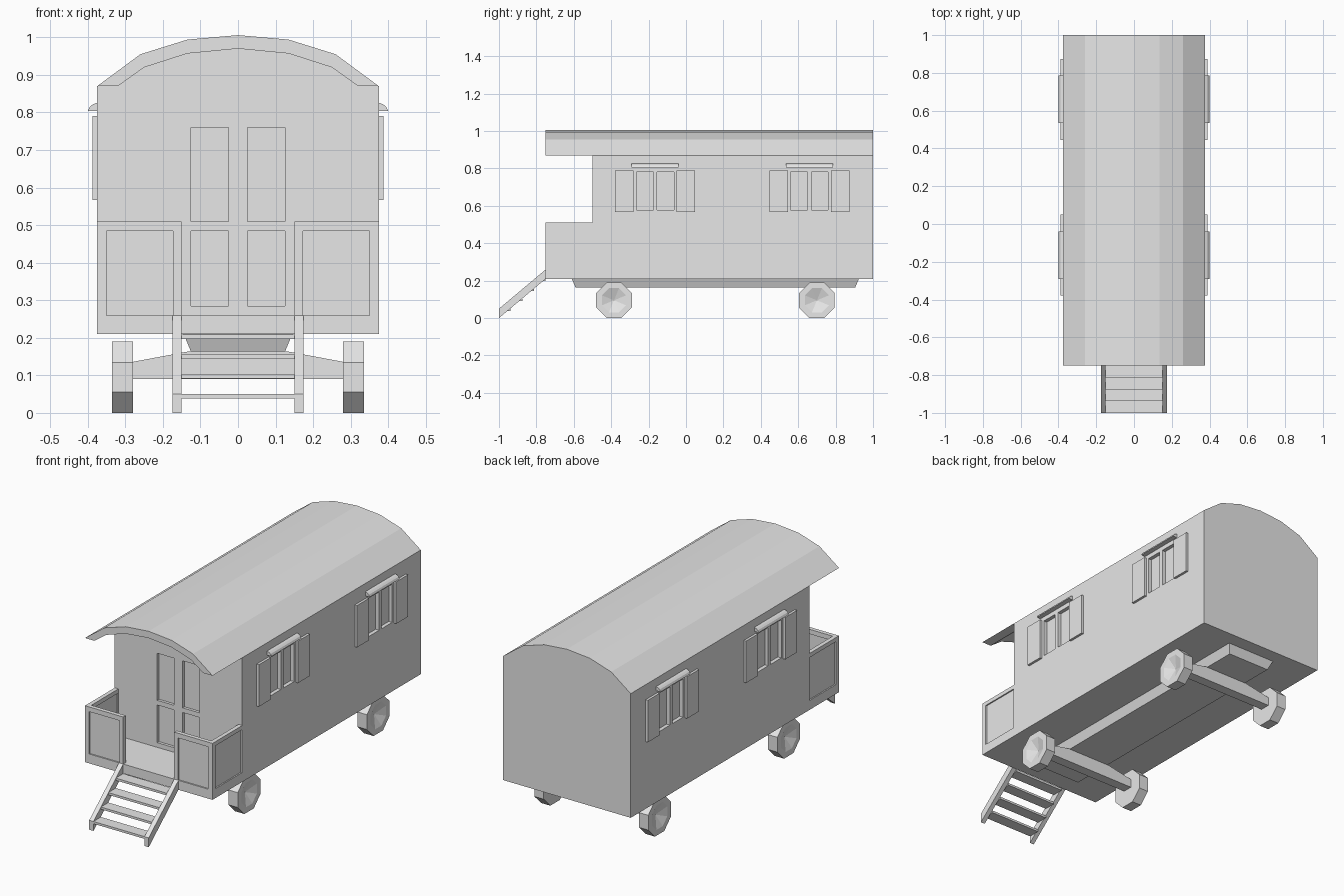
import bpy
import bmesh
import math
from mathutils import Vector

cube = bpy.data.objects.get("Cube")
if cube:
    bpy.data.objects.remove(cube, do_unlink=True)

grey = bpy.data.materials.new("plain grey")
grey.use_nodes = True
COLOUR = (0.8, 0.8, 0.8, 1)
grey.diffuse_color = COLOUR
grey.node_tree.nodes["Principled BSDF"].inputs["Base Color"].default_value = COLOUR


def finish(name, bm):
    bmesh.ops.recalc_face_normals(bm, faces=bm.faces)
    mesh = bpy.data.meshes.new(name)
    bm.to_mesh(mesh)
    bm.free()
    mesh.materials.append(grey)
    obj = bpy.data.objects.new(name, mesh)
    bpy.context.collection.objects.link(obj)
    return obj


def prism(name, points, start, end, axis):
    """Extrude a 2D outline along the x or y axis."""
    def place(a, b, d):
        return Vector((d, a, b)) if axis == "x" else Vector((a, d, b))
    bm = bmesh.new()
    face = bm.faces.new([bm.verts.new(place(a, b, start)) for a, b in points])
    moved = bmesh.ops.extrude_face_region(bm, geom=[face])["geom"]
    verts = [v for v in moved if isinstance(v, bmesh.types.BMVert)]
    bmesh.ops.translate(bm, verts=verts, vec=place(0, 0, end - start))
    return finish(name, bm)


def box(name, x, y, z):
    return prism(name, [(y[0], z[0]), (y[1], z[0]), (y[1], z[1]), (y[0], z[1])], x[0], x[1], "x")


def carve(target, cutters):
    """Cut recesses and remove the cutting blocks."""
    for cutter in cutters:
        cutter.hide_render = True
        mod = target.modifiers.new("recess", "BOOLEAN")
        mod.operation = "DIFFERENCE"
        mod.solver = "EXACT"
        mod.object = cutter
        bpy.context.view_layer.objects.active = target
        bpy.ops.object.modifier_apply(modifier=mod.name)
        bpy.data.objects.remove(cutter, do_unlink=True)


def span(side, a, b):
    return tuple(sorted((side * a, side * b)))


def arch(half):
    return [(-x, z) for x, z in half] + [(x, z) for x, z in half[-2::-1]]


W = 0.375
FLOOR = 0.21
DECK = 0.26
FRONT = -0.75
WALL = -0.5
SIDES = ((1, "left"), (-1, "right"))
WINDOWS = ((-0.165, "front"), (0.66, "rear"))

# Cabin with barrel roof
outer = arch([(W, 0.87), (0.26, 0.955), (0.135, 0.994), (0, 1.006)])
inner = arch([(0.32, 0.87), (0.25, 0.92), (0.135, 0.957), (0, 0.97)])
cabin = prism("cabin", [(-W, FLOOR)] + outer + [(W, FLOOR)], WALL, 1.0, "y")
prism("porch_roof", outer + inner[::-1], FRONT, WALL, "y")

# Door panels and window panes are recessed into the walls
cutters = []
for side, label in SIDES:
    for z in ((0.285, 0.485), (0.51, 0.76)):
        cutters.append(box("door_recess", span(side, 0.025, 0.125), (WALL - 0.1, WALL + 0.015), z))
    for centre, _ in WINDOWS:
        for end in (-1, 1):
            pane = sorted((centre + end * 0.01, centre + end * 0.1))
            cutters.append(box("pane_recess", span(side, W - 0.02, W + 0.1), pane, (0.577, 0.78)))
carve(cabin, cutters)

# Shutters and window hoods
hood = [(W - 0.005, 0.828), (0.386, 0.822), (0.395, 0.815), (0.4, 0.804), (W - 0.005, 0.804)]
for side, label in SIDES:
    for centre, place in WINDOWS:
        for end in (-1, 1):
            edge = sorted((centre + end * 0.115, centre + end * 0.214))
            box(f"{label}_{place}_shutter", span(side, W - 0.002, W + 0.013), edge, (0.567, 0.79))
        prism(f"{label}_{place}_window_hood", [(side * x, z) for x, z in hood],
              centre - 0.126, centre + 0.126, "y")

# Porch deck and panelled railings
box("porch_deck", (-W, W), (FRONT, WALL), (FLOOR, DECK))
T = 0.022
for side, label in SIDES:
    rail = box(f"{label}_front_railing", span(side, 0.15, W), (FRONT, FRONT + T), (DECK, 0.51))
    carve(rail, [box("cutter", span(side, 0.173, 0.35), y, (DECK - 0.02, 0.485))
                 for y in ((FRONT - 0.1, FRONT + 0.007), (FRONT + T - 0.007, FRONT + 0.1))])
    rail = box(f"{label}_side_railing", span(side, W - T, W), (FRONT + T, WALL), (DECK, 0.51))
    carve(rail, [box("cutter", span(side, a, b), (FRONT + 0.026, WALL - 0.004), (DECK - 0.02, 0.488))
                 for a, b in ((W - 0.007, W + 0.1), (W - 0.1, W - T + 0.007))])

# Steps
for side, label in SIDES:
    prism(f"{label}_stringer", [(-1, 0), (-1, 0.05), (FRONT, DECK), (FRONT, FLOOR)],
          side * 0.15, side * 0.175, "x")
for i in range(4):
    y, z = -1 + 0.0625 * i, 0.038 + 0.053 * i
    box(f"tread_{i + 1}", (-0.15, 0.15), (y, y + 0.0625), (z, z + 0.012))

# Tapered chassis under the floor
bm = bmesh.new()
bmesh.ops.create_cube(bm, size=1)
for v in bm.verts:
    top = v.co.z > 0
    v.co.x *= 0.29 if top else 0.25
    v.co.y = 0.157 + v.co.y * (1.535 if top else 1.495)
    v.co.z = FLOOR if top else 0.163
finish("chassis", bm)


# Eight-sided wheel with a dished outer face
def wheel(name, side, y):
    bm = bmesh.new()
    rings = [(0.28, 0.103), (0.335, 0.103), (0.335, 0.07)]
    loops = []
    for x, r in rings:
        angles = [math.pi / 8 + k * math.pi / 4 for k in range(8)]
        loops.append([bm.verts.new((side * x, y + r * math.cos(a), 0.095 + r * math.sin(a)))
                      for a in angles])
    hub = bm.verts.new((side * 0.31, y, 0.095))
    bm.faces.new(loops[0])
    for k in range(8):
        n = (k + 1) % 8
        for a, b in zip(loops, loops[1:]):
            bm.faces.new((a[k], a[n], b[n], b[k]))
        bm.faces.new((loops[-1][k], loops[-1][n], hub))
    finish(name, bm)


axle = [(-0.285, 0.09), (-0.285, 0.135), (-0.13, 0.164), (0.13, 0.164), (0.285, 0.135), (0.285, 0.09)]
for y, place in ((-0.385, "front"), (0.7, "rear")):
    prism(f"{place}_axle", axle, y - 0.027, y + 0.027, "y")
    for side, label in SIDES:
        wheel(f"{label}_{place}_wheel", side, y)
